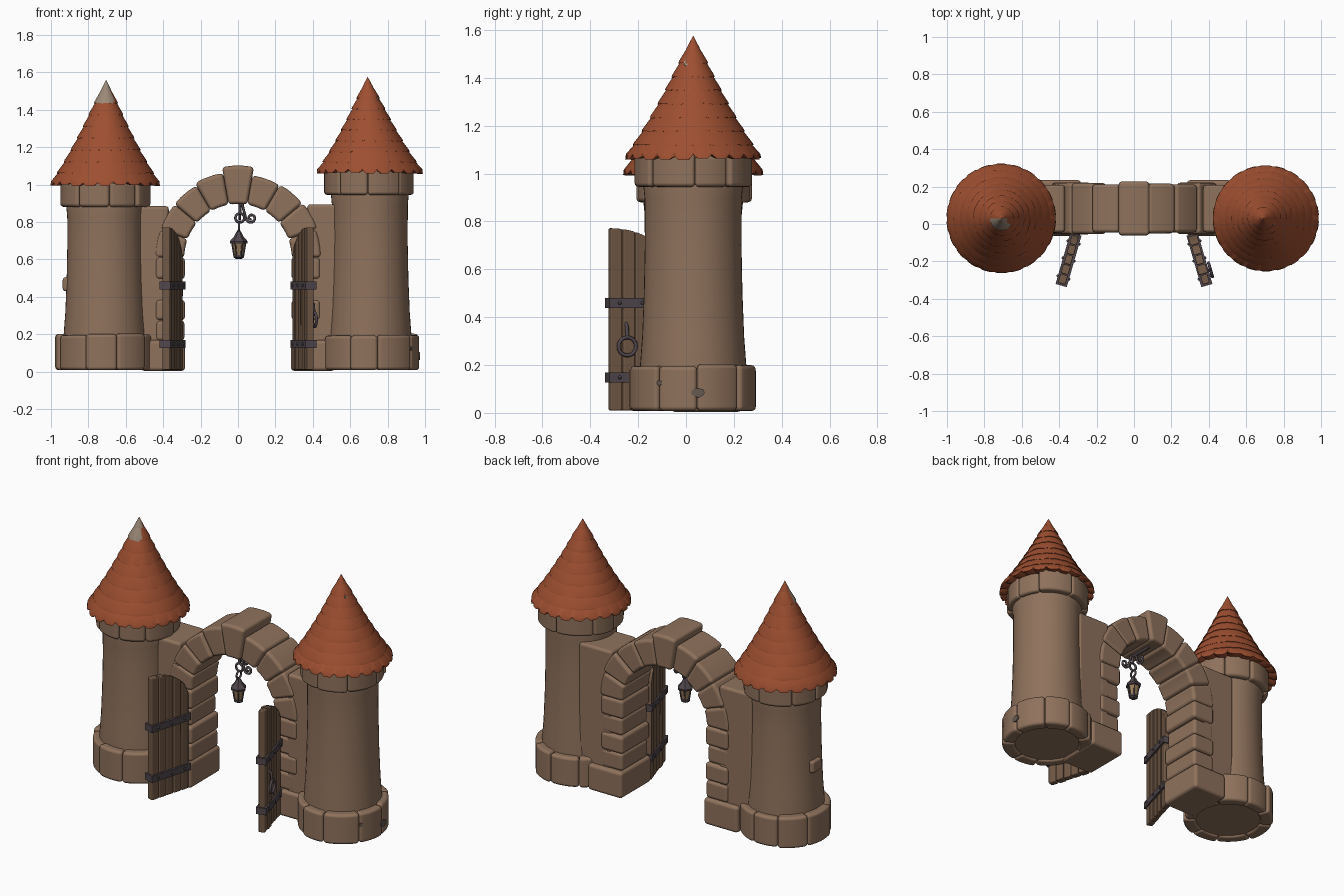
import bpy, bmesh, math, random
from mathutils import Vector

if "Cube" in bpy.data.objects:
    bpy.data.objects.remove(bpy.data.objects["Cube"])
random.seed(4)
TAU = 2 * math.pi

def mat(name, c):
    m = bpy.data.materials.new(name)
    m.diffuse_color = (*c, 1)
    m.use_nodes = True
    m.node_tree.nodes["Principled BSDF"].inputs["Base Color"].default_value = m.diffuse_color
    return m

STONE = mat("tan_stone", (.275, .168, .107))
CLAY = mat("red_clay", (.34, .078, .03))
WOOD = mat("brown_wood", (.165, .098, .06))
IRON = mat("dark_iron", (.08, .062, .072))
PALE = mat("worn_pale", (.33, .25, .185))
SPOT = mat("dark_chip", (.13, .10, .085))
GLASS = mat("amber_glass", (.32, .20, .10))

def finish(bm, name, mats, bevel=0, angle=35):
    bmesh.ops.recalc_face_normals(bm, faces=bm.faces[:])
    me = bpy.data.meshes.new(name)
    bm.to_mesh(me)
    bm.free()
    for m in mats:
        me.materials.append(m)
    me.shade_smooth()
    ob = bpy.data.objects.new(name, me)
    bpy.context.collection.objects.link(ob)
    if bevel:
        b = ob.modifiers.new("round", 'BEVEL')
        b.width, b.segments, b.limit_method = bevel, 3, 'ANGLE'
        b.angle_limit = math.radians(30)
        b.harden_normals = True
    else:
        me.set_sharp_from_angle(angle=math.radians(angle))
    return ob

def sweep(bm, rings, closed=False, caps=True):
    """Join rings of points into a skin."""
    vs = [[bm.verts.new(p) for p in r] for r in rings]
    n = len(vs[0])
    for a, b in zip(vs, vs[1:] + ([vs[0]] if closed else [])):
        for i in range(n):
            bm.faces.new((a[i], a[(i + 1) % n], b[(i + 1) % n], b[i]))
    if caps and not closed:
        bm.faces.new(vs[0])
        bm.faces.new(vs[-1])

def lathe(bm, prof, cx, cy, n=48, caps=True):
    sweep(bm, [[(cx + r * math.cos(TAU * i / n), cy + r * math.sin(TAU * i / n), z)
                for i in range(n)] for r, z in prof], caps=caps)

def box(bm, x0, x1, y0, y1, z0, z1):
    sweep(bm, [[(x0, y0, z), (x1, y0, z), (x1, y1, z), (x0, y1, z)] for z in (z0, z1)])

def stone_ring(name, cx, cy, r0, r1, z0, z1, n, bevel):
    """Ring of uneven rounded stones."""
    bm = bmesh.new()
    cuts = [TAU * (i + random.uniform(-.18, .18)) / n for i in range(n)]
    cuts.append(cuts[0] + TAU)
    for a, b in zip(cuts, cuts[1:]):
        R, h = r1 + random.uniform(-.01, .006), random.uniform(-.006, .008)
        rings = []
        for k in range(7):
            t = a + (b - a) * k / 6
            c, s = math.cos(t), math.sin(t)
            rings.append([(cx + r * c, cy + r * s, z) for r, z in
                          ((r0, z0), (R, z0), (R, z1 + h), (r0, z1 + h))])
        sweep(bm, rings)
    finish(bm, name, [STONE], bevel)

def disc(name, pos, normal, r, m, sx=1.0):
    """Thin chip plate lying on a surface."""
    bm = bmesh.new()
    q = Vector(normal).to_track_quat('Z', 'Y')
    sweep(bm, [[Vector(pos) + q @ Vector((r * sx * math.cos(TAU * i / 9),
                r * math.sin(TAU * i / 9) * (.8 + .2 * (i % 2)), h)) for i in range(9)]
               for h in (-.004, .004)])
    finish(bm, name, [m])

def roof(name, cx, cy, R, z0, z1, tip_x, worn):
    """Stepped cone of shingle rows with notched edges."""
    bm = bmesh.new()
    rows, n = 9, 88
    rad = lambda t: R * (.85 * (1 - t) + .15 * (1 - t) ** 3)
    for k in range(rows):
        t0, t1 = k / rows, (k + 1) / rows
        za, zb = z0 + (z1 - z0) * t0, z0 + (z1 - z0) * t1
        ra, rb = rad(t0), max(rad(t1), .001)
        lip = .008 if k < rows - 1 else .002
        if k == 0:
            ra -= lip
        prof = [(ra * .6, za + .03), (ra - .012, za), (ra + lip, za),
                (ra + lip - .003, za + (.022 if k == 0 else .01)), (rb, zb + (.006 if k < rows - 1 else 0))]
        jit = [random.uniform(-.004, .006) for _ in range(n // 4)]
        rings = []
        for j, (r, z) in enumerate(prof):
            ring = []
            for i in range(n):
                dz = dr = 0
                if j in (1, 2):
                    dz = jit[i // 4] * (1 if k == 0 else .6)
                    if i % 4 == 0 and k < 6:
                        dz += .016 if k == 0 else .003
                        dr = -.006 if k == 0 else -.001
                a = TAU * i / n
                x = cx + tip_x * (z - z0) / (z1 - z0)
                ring.append((x + (r + dr) * math.cos(a), cy + (r + dr) * math.sin(a), z + dz))
            rings.append(ring)
        sweep(bm, rings, caps=False)
    bmesh.ops.recalc_face_normals(bm, faces=bm.faces[:])
    if worn:  # weathered front of the tip
        for f in bm.faces:
            c = f.calc_center_median()
            if c.z > z0 + .42 and c.y < cy and c.x - cx - tip_x < .035:
                f.material_index = 1
    finish(bm, name, [CLAY, PALE], angle=40)

# towers: plinth stones, shaft, collar stones, roof
for side, cx, top, R, apex, tip in (("left", -.71, .88, .293, 1.56, .005),
                                    ("right", .705, .945, .284, 1.575, -.012)):
    cy = .03
    stone_ring(side + "_tower_base", cx, cy, .19, .265, .008, .197, 9, .024)
    bm = bmesh.new()
    prof = [(.225, .02), (.222, .2), (.213, .32), (.206, .5), (.202, .7), (.203, top - .05),
            (.21, top + .02), (.2, top + .13)]
    lathe(bm, prof, cx, cy)
    finish(bm, side + "_tower_shaft", [STONE])
    stone_ring(side + "_tower_collar", cx, cy, .17, .243, top, top + .135, 8, .03)
    roof(side + "_roof", cx, cy, R, top + .115, apex, tip, side == "left")

# loose stone and chips
bm = bmesh.new()
box(bm, -.937, -.88, -.01, .08, .43, .505)
finish(bm, "left_tower_bump", [STONE], .015)
disc("roof_tip_chip", (.745, .015, 1.462), (.9, -.05, .42), .024, PALE)
disc("roof_hole", (-.622, -.118, 1.165), (.45, -.75, .5), .010, SPOT)
disc("base_chip_large", (.968, .05, .085), (1, 0, 0), .022, SPOT, 1.3)
disc("base_chip_small", (.925, -.11, .125), (.83, -.55, 0), .012, SPOT)

# arch voussoirs with raised keystone
bm = bmesh.new()
N, zc = 9, .61
for i in range(N):
    a0, a1 = math.pi * i / N, math.pi * (i + 1) / N
    key = i == N // 2
    ri, ro = .287, (.492 if key else .452 + random.uniform(-.012, .008))
    grow = .01 if key else random.uniform(-.008, .004)
    y0, y1 = -.052 - grow, .218 + grow
    rings = []
    for k in range(4):
        a = a0 + (a1 - a0) * k / 3
        c, s = math.cos(a), math.sin(a)
        rings.append([(ri * c, y0, zc + ri * s), (ro * c, y0, zc + ro * s),
                      (ro * c, y1, zc + ro * s), (ri * c, y1, zc + ri * s)])
    sweep(bm, rings)
finish(bm, "arch_stones", [STONE], .02)

# pillar stones, plinths and side walls
for s, side in ((-1, "left"), (1, "right")):
    bm = bmesh.new()
    zs = [.165, .275, .385, .495, .612]
    for z0, z1 in zip(zs, zs[1:]):
        g = random.uniform(-.008, .006)
        xa, xb = sorted((s * (.288 - g), s * .44))
        box(bm, xa, xb, -.052 - g, .218 + g, z0, z1)
    xa, xb = sorted((s * .283, s * .52))
    box(bm, xa, xb, -.065, .235, .004, .168)
    finish(bm, side + "_pillar_stones", [STONE], .02)
    bm = bmesh.new()
    xa, xb = sorted((s * .37, s * .6))
    box(bm, xa, xb, -.045, .208, .02, .885 if s < 0 else .895)
    finish(bm, side + "_side_wall", [STONE], .018)

# open doors: planks, straps, rivets
W = .272
for s, side in ((-1, "left"), (1, "right")):
    d = Vector((s * .075, -.26, 0)).normalized()
    nrm = Vector((s * .26, .075, 0)).normalized()
    org = Vector((s * .312, -.06, 0))
    P = lambda u, v, z: org + d * u + nrm * v + Vector((0, 0, z))
    top = lambda u: .585 + .187 * math.sqrt(max(0, 1 - (1 - u / W) ** 2))
    bm = bmesh.new()
    for i in range(5):
        u0, u1 = W * i / 5 + .002, W * (i + 1) / 5 - .002
        t = .022 + random.uniform(-.004, .003)
        us = [u0, (u0 + u1) / 2, u1]
        sweep(bm, [[P(u, -t, .01), P(u, t, .01), P(u, t, top(u)), P(u, -t, top(u))] for u in us])
    finish(bm, side + "_door_planks", [WOOD], .006)
    bm = bmesh.new()
    for z in (.148, .46):
        sweep(bm, [[P(u, -.031, z - .021), P(u, .031, z - .021), P(u, .031, z + .021),
                    P(u, -.031, z + .021)] for u in (-.006, W + .008)])
        for u in (.04, .135, .235):
            for v in (-.031, .031):
                r = bmesh.ops.create_uvsphere(bm, u_segments=8, v_segments=6, radius=.008)
                bmesh.ops.translate(bm, verts=r["verts"], vec=P(u, v, z))
    finish(bm, side + "_door_straps", [IRON])

def wire(name, pts, r=.007, cyclic=False):
    cu = bpy.data.curves.new(name, 'CURVE')
    cu.dimensions, cu.bevel_depth, cu.bevel_resolution = '3D', r, 2
    cu.use_fill_caps = True
    sp = cu.splines.new('POLY')
    sp.points.add(len(pts) - 1)
    for p, q in zip(sp.points, pts):
        p.co = (*q, 1)
    sp.use_cyclic_u = cyclic
    cu.materials.append(IRON)
    ob = bpy.data.objects.new(name, cu)
    bpy.context.collection.objects.link(ob)

def loop(c, r, ax, ay):
    return [Vector(c) + Vector(ax) * r * math.cos(TAU * i / 20) + Vector(ay) * r * math.sin(TAU * i / 20)
            for i in range(20)]

X, Y, Z = (1, 0, 0), (0, 1, 0), (0, 0, 1)
# ring handle on the right door's outer face
wire("door_ring", loop(P(.205, .042, .278), .038, d, Z), .008, True)
wire("door_ring_hook", [P(.205, .02, .375), P(.205, .036, .36), P(.205, .04, .315)], .008)

# lantern hanger: rings and scrolls
LY = 0.0
wire("hanger_ring", loop((.01, LY, .822), .024, X, Z), .007, True)
wire("hanger_link", loop((.006, LY, .775), .022, Y, Z), .006, True)
wire("hanger_rod", [(.01, LY, .91), (.01, LY, .842)], .008)
def scroll(cx, cz, r, f):
    pts = [f(cx - .048, .9), f(cx - .04, .865)]
    for i in range(24):
        a = math.pi + i * .36
        q = r * (1 - i / 30)
        pts.append(f(cx + q * math.cos(a), cz + q * math.sin(a)))
    return pts
wire("hanger_scroll_side", scroll(.07, .822, .028, lambda u, z: (u, LY, z)))
wire("hanger_scroll_back", scroll(.075, .84, .03, lambda u, z: (.01, LY + u, z)))
wire("hanger_bar", [(.01, LY - .02, .892), (.01, LY + .15, .892)], .009)

# lantern: six-sided glass, iron cap and foot, corner bars
for name, prof, m in (("lantern_glass", [(.024, .62), (.036, .69)], GLASS),
                      ("lantern_cap", [(.046, .686), (.048, .697), (.026, .722), (.016, .742), (.006, .757)], IRON),
                      ("lantern_foot", [(.016, .603), (.029, .612), (.029, .624)], IRON)):
    bm = bmesh.new()
    lathe(bm, prof, .004, LY, 6)
    finish(bm, name, [m], angle=20)
for i in range(6):
    c, s = math.cos(TAU * i / 6), math.sin(TAU * i / 6)
    wire("lantern_bar", [(.004 + r * c, LY + r * s, z) for r, z in ((.025, .62), (.037, .69))], .004)
